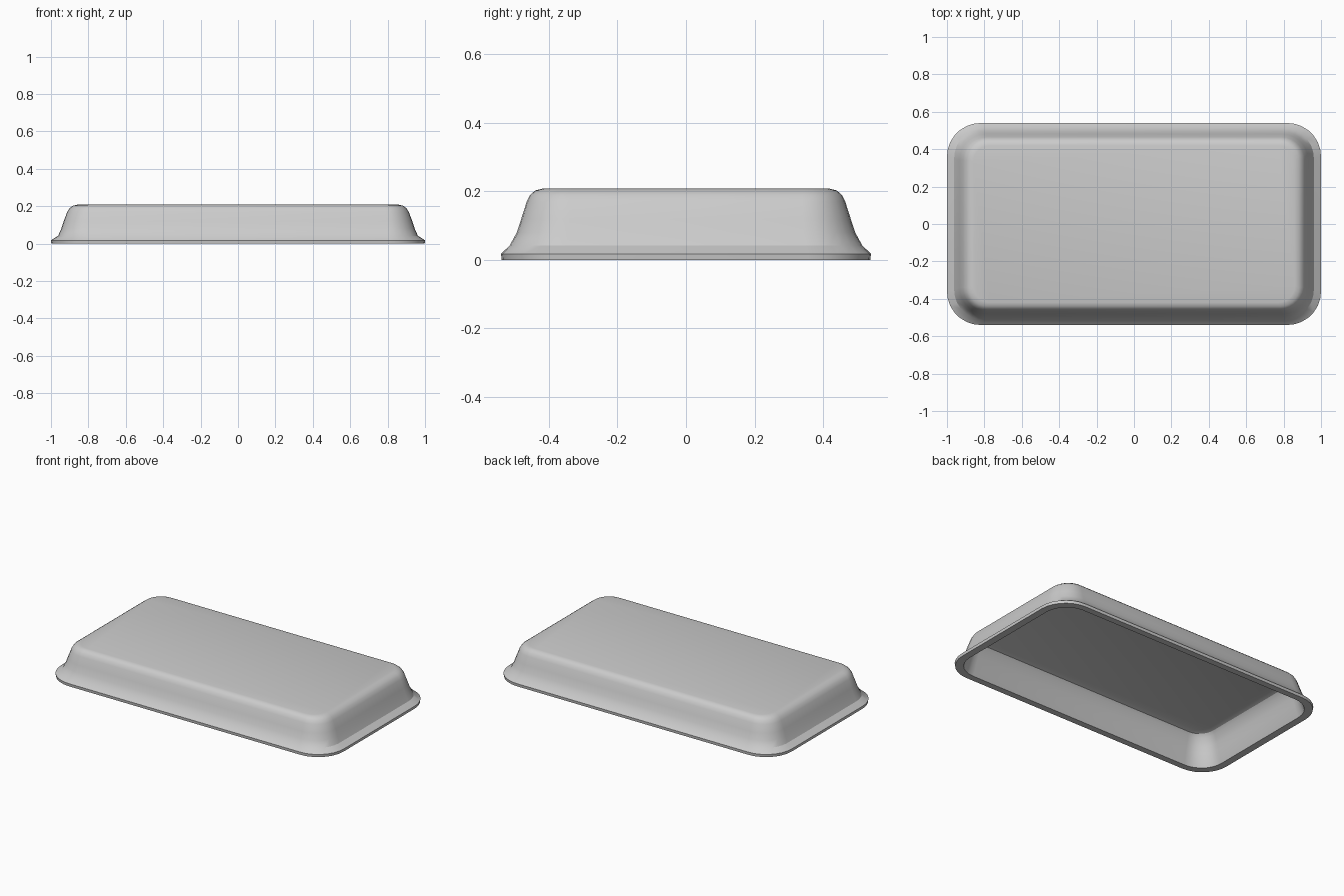
import bpy, bmesh, math

if "Cube" in bpy.data.objects:
    bpy.data.objects.remove(bpy.data.objects["Cube"])

CORNER_SEGMENTS = 7


def rounded_loop(bm, hx, hy, r, z):
    """Ring of vertices around a rounded rectangle."""
    verts = []
    for i, (sx, sy) in enumerate([(1, 1), (-1, 1), (-1, -1), (1, -1)]):
        for k in range(CORNER_SEGMENTS + 1):
            a = math.pi / 2 * (i + k / CORNER_SEGMENTS)
            verts.append(bm.verts.new((sx * (hx - r) + r * math.cos(a),
                                       sy * (hy - r) + r * math.sin(a), z)))
    return verts


def bridge(bm, a, b):
    n = len(a)
    for i in range(n):
        j = (i + 1) % n
        bm.faces.new((a[i], a[j], b[j], b[i]))


# Shell sections: half width, half depth, corner radius, height
outer = [
    (0.998, 0.538, 0.18, 0.0),      # rim edge
    (1.0, 0.54, 0.18, 0.018),
    (0.962, 0.515, 0.165, 0.042),   # flared skirt
    (0.945, 0.494, 0.15, 0.08),
    (0.932, 0.481, 0.14, 0.12),     # upright wall
    (0.913, 0.465, 0.125, 0.17),
    (0.900, 0.455, 0.115, 0.19),    # rounded shoulder
    (0.882, 0.440, 0.10, 0.203),
    (0.86, 0.42, 0.09, 0.208),
]
inner = [
    (0.952, 0.497, 0.15, 0.0),      # inside of rim
    (0.940, 0.488, 0.145, 0.03),
    (0.926, 0.476, 0.135, 0.08),
    (0.914, 0.464, 0.125, 0.12),
    (0.896, 0.448, 0.11, 0.17),
    (0.880, 0.436, 0.10, 0.188),
    (0.855, 0.415, 0.09, 0.196),
]

bm = bmesh.new()
outer_loops = [rounded_loop(bm, *s) for s in outer]
inner_loops = [rounded_loop(bm, *s) for s in inner]

# One continuous skin: inside panel, inside walls, rim, outside walls, top panel
loops = inner_loops[::-1] + outer_loops
for a, b in zip(loops, loops[1:]):
    bridge(bm, a, b)
bm.faces.new(loops[0])
bm.faces.new(loops[-1])
bmesh.ops.recalc_face_normals(bm, faces=bm.faces)

mesh = bpy.data.meshes.new("tray_shell")
bm.to_mesh(mesh)
bm.free()
tray = bpy.data.objects.new("tray_shell", mesh)
bpy.context.collection.objects.link(tray)

# Smooth walls, crisp rim
bpy.context.view_layer.objects.active = tray
tray.select_set(True)
bpy.ops.object.shade_smooth_by_angle(angle=math.radians(30))
